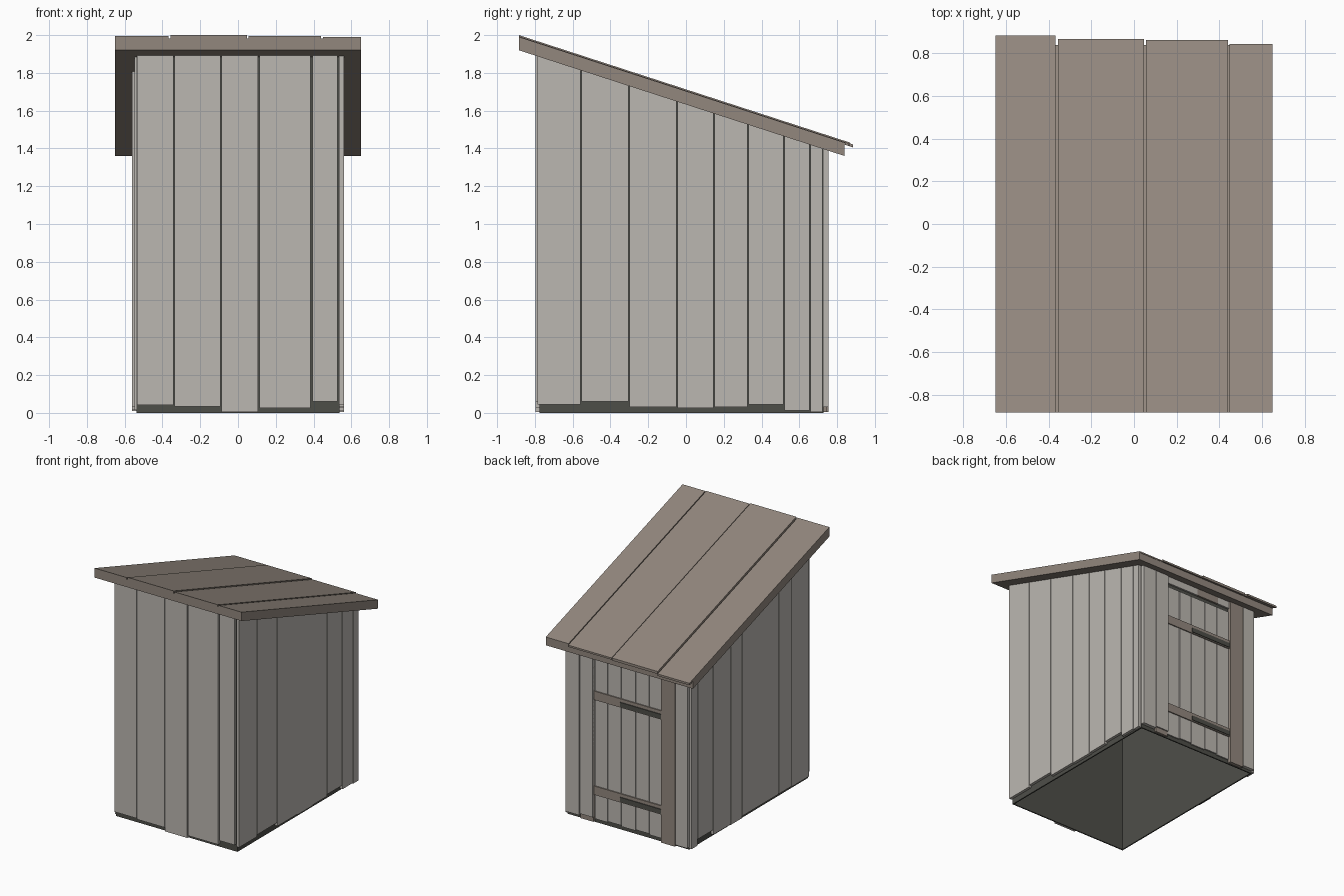
import bpy
import bmesh

if "Cube" in bpy.data.objects:
    bpy.data.objects.remove(bpy.data.objects["Cube"], do_unlink=True)


def material(name, rgb):
    m = bpy.data.materials.new(name)
    m.use_nodes = True
    m.diffuse_color = (*rgb, 1)
    m.node_tree.nodes["Principled BSDF"].inputs["Base Color"].default_value = (*rgb, 1)
    return m


GREY = material("weathered grey wood", (0.50, 0.475, 0.44))
BROWN = material("faded brown wood", (0.29, 0.245, 0.208))
DARK = material("dark grey", (0.076, 0.077, 0.066))


def roof(y, lift=0.0):
    """Height of the underside of the sloping roof."""
    return 1.92 - 0.3246 * (y + 0.885) + lift


def under_roof(y):
    return roof(y, 0.005)


def block(name, mat, xs, ys, bottom, top):
    """Box whose bottom and top are heights or functions of y."""
    bm = bmesh.new()
    bmesh.ops.create_cube(bm, size=1)
    for v in bm.verts:
        x, y = xs[v.co.x > 0], ys[v.co.y > 0]
        h = top if v.co.z > 0 else bottom
        v.co = (x, y, h(y) if callable(h) else h)
    me = bpy.data.meshes.new(name)
    bm.to_mesh(me)
    bm.free()
    me.materials.append(mat)
    ob = bpy.data.objects.new(name, me)
    bpy.context.collection.objects.link(ob)


# Dark inner walls, open underneath, seen in the gaps and from below
for side in (-1, 1):
    block("inner_side_wall", DARK, sorted((side * 0.538, side * 0.528)),
          (-0.775, 0.728), 0, under_roof)
for y0, y1 in [(-0.775, -0.765), (0.718, 0.728)]:
    block("inner_end_wall", DARK, (-0.538, 0.538), (y0, y1), 0, under_roof)

# Roof slab and its four planks of uneven length
block("roof_slab", BROWN, (-0.65, 0.65), (-0.885, 0.84), roof, lambda y: roof(y, 0.062))
roof_planks = [(-0.65, -0.368, 0.885, 0.076), (-0.357, 0.048, 0.868, 0.08),
               (0.056, 0.44, 0.862, 0.074), (0.449, 0.65, 0.845, 0.071)]
for x0, x1, end, lift in roof_planks:
    block("roof_plank", BROWN, (x0, x1), (-0.885, end),
          lambda y: roof(y, 0.06), lambda y: roof(y, lift))

# Front wall boards: start, end, bottom
for x0, x1, z in [(-0.536, -0.342, 0.042), (-0.336, -0.093, 0.035), (-0.087, 0.107, 0.005),
                  (0.113, 0.383, 0.025), (0.394, 0.526, 0.06)]:
    block("front_board", GREY, (x0, x1), (-0.797, -0.773), z, under_roof)

# Left wall boards
for y0, y1, z in [(-0.787, -0.558, 0.045), (-0.552, -0.304, 0.06), (-0.298, -0.05, 0.03),
                  (-0.044, 0.146, 0.025), (0.152, 0.326, 0.03), (0.332, 0.516, 0.045),
                  (0.522, 0.653, 0.012), (0.659, 0.722, 0.005)]:
    block("left_board", GREY, (0.536, 0.56), (y0, y1), z, under_roof)

# Right wall boards, the first one set back
for y0, y1, z, out in [(-0.775, -0.548, 0.015, 0.547), (-0.542, -0.378, 0.03, 0.56),
                       (-0.372, 0.087, 0.03, 0.56), (0.093, 0.232, 0.015, 0.56),
                       (0.238, 0.451, 0.02, 0.56), (0.457, 0.648, 0.06, 0.56),
                       (0.654, 0.73, 0.01, 0.56)]:
    block("right_board", GREY, (-out, -0.536), (y0, y1), z, under_roof)

# Back wall boards on both sides of the door
for x0, x1, z in [(0.418, 0.538, 0.03), (0.298, 0.412, 0.045), (-0.54, -0.436, 0.02)]:
    block("back_board", GREY, (x0, x1), (0.722, 0.755), z, under_roof)

# Door frame
block("door_post_right", BROWN, (-0.43, -0.308), (0.722, 0.755), 0.005, under_roof)
block("door_post_left", BROWN, (0.298, 0.412), (0.722, 0.745), 0.005, under_roof)
for x0, x1, mat in [(0.0, 0.294, GREY), (-0.2, 0.0, BROWN), (-0.308, -0.2, GREY)]:
    block("door_lintel", mat, (x0, x1), (0.722, 0.742), 1.335, under_roof)

# Door of five boards with two battens and dark strap hinges
door_edges = [0.294, 0.175, 0.058, -0.072, -0.19, -0.308]
for i, (x1, x0) in enumerate(zip(door_edges, door_edges[1:])):
    block("door_board", GREY, (x0 + 0.003, x1 - 0.003), (0.722, 0.738),
          0.03 + 0.008 * (i % 2), 1.305)
for z in (0.225, 0.985):
    block("door_batten", BROWN, (-0.307, 0.294), (0.735, 0.747), z, z + 0.07)
    block("strap_hinge", DARK, (-0.307, 0.058), (0.745, 0.753), z + 0.008, z + 0.044)
